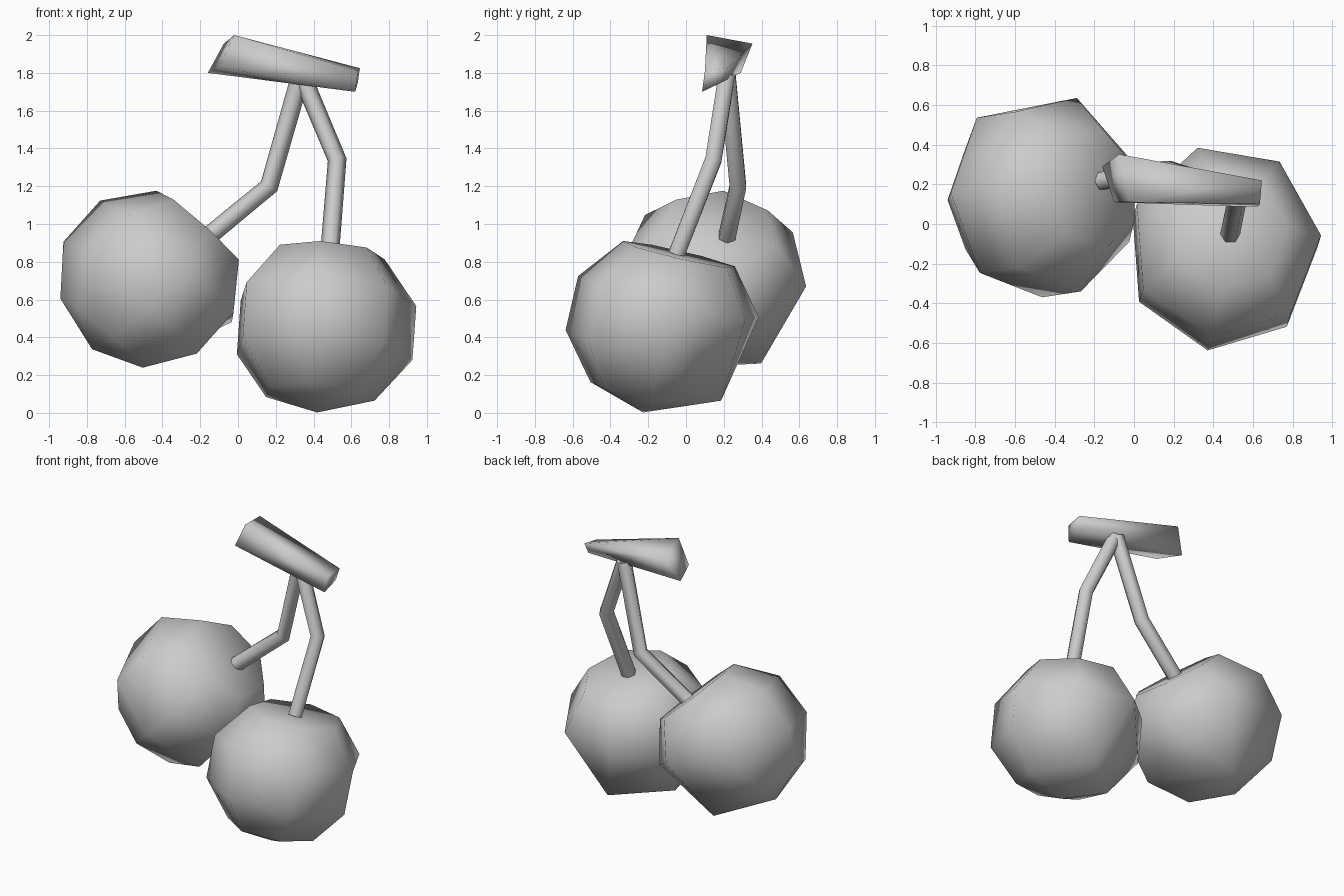
import bpy, bmesh, math
from mathutils import Vector, Matrix

if "Cube" in bpy.data.objects:
    bpy.data.objects.remove(bpy.data.objects["Cube"])


def add_mesh(name, bm, angle=None):
    bmesh.ops.recalc_face_normals(bm, faces=bm.faces[:])
    me = bpy.data.meshes.new(name)
    bm.to_mesh(me)
    bm.free()
    ob = bpy.data.objects.new(name, me)
    bpy.context.collection.objects.link(ob)
    bpy.ops.object.select_all(action='DESELECT')
    ob.select_set(True)
    bpy.context.view_layer.objects.active = ob
    if angle is None:
        bpy.ops.object.shade_smooth()
    else:
        bpy.ops.object.shade_smooth_by_angle(angle=math.radians(angle))
    return ob


def cherry(name, centre, axis, roll, radii):
    # Seven-sided squashed ball, flattened at the stem pole, tilted along its axis
    bm = bmesh.new()
    bmesh.ops.create_uvsphere(bm, u_segments=7, v_segments=5, radius=1)
    ring = max(bm.verts, key=lambda v: v.co.x ** 2 + v.co.y ** 2).co
    bm.transform(Matrix.Rotation(-math.atan2(ring.y, ring.x), 4, 'Z'))
    max(bm.verts, key=lambda v: v.co.z).co.z = 0.81
    # One lower quad on the far side is pinched to a single corner
    pinch = [v for v in bm.verts if v.co.x < -0.3 and v.co.z < -0.1]
    bmesh.ops.pointmerge(bm, verts=pinch, merge_co=Vector((-0.74, 0, -0.667)))
    spin = Matrix.Rotation(math.radians(roll), 4, 'Z')
    tilt = Vector((0, 0, 1)).rotation_difference(Vector(axis)).to_matrix().to_4x4()
    bm.transform(Matrix.Translation(centre) @ tilt @ Matrix.Diagonal((*radii, 1)) @ spin)
    return add_mesh(name, bm)


def stem(name, path, radius, sides=6):
    # Tube with one bend, rings mitred at each path point
    pts = [Vector(p) for p in path]
    bm = bmesh.new()
    rings = []
    for i, p in enumerate(pts):
        d = (pts[min(i + 1, len(pts) - 1)] - pts[max(i - 1, 0)]).normalized()
        u = Vector((0, 1, 0)).cross(d).normalized()
        w = d.cross(u)
        rings.append([bm.verts.new(p + radius * (u * math.cos(a) + w * math.sin(a)))
                      for a in (math.tau * k / sides for k in range(sides))])
    for r, s in zip(rings, rings[1:]):
        for k in range(sides):
            n = (k + 1) % sides
            bm.faces.new((r[k], r[n], s[n], s[k]))
    bm.faces.new(rings[0])
    bm.faces.new(rings[-1])
    return add_mesh(name, bm, 65)


# Two cherries
cherry("left_cherry", (-0.458, 0.14, 0.69), (0.66, 0.10, 0.74), -130, (0.518, 0.53, 0.475))
cherry("right_cherry", (0.453, -0.12, 0.464), (0.07, 0.225, 0.97), -99, (0.508, 0.53, 0.475))

# Two bent stems meeting under the twig
stem("left_stem", [(-0.2, 0.21, 0.9), (0.165, 0.275, 1.2), (0.33, 0.22, 1.78)], 0.05)
stem("right_stem", [(0.485, -0.05, 0.84), (0.525, 0.145, 1.34), (0.34, 0.215, 1.78)], 0.05)

# Twig: tapered four-sided block
left_end = [(-0.02, 0.11, 2.0), (-0.075, 0.352, 1.955), (-0.16, 0.29, 1.8), (-0.1, 0.11, 1.83)]
right_end = [(0.635, 0.1, 1.81), (0.645, 0.22, 1.825), (0.635, 0.19, 1.75), (0.62, 0.085, 1.7)]
bm = bmesh.new()
a = [bm.verts.new(p) for p in left_end]
b = [bm.verts.new(p) for p in right_end]
for k in range(4):
    n = (k + 1) % 4
    bm.faces.new((a[k], a[n], b[n], b[k]))
bm.faces.new(a)
bm.faces.new(b)
add_mesh("twig", bm)
